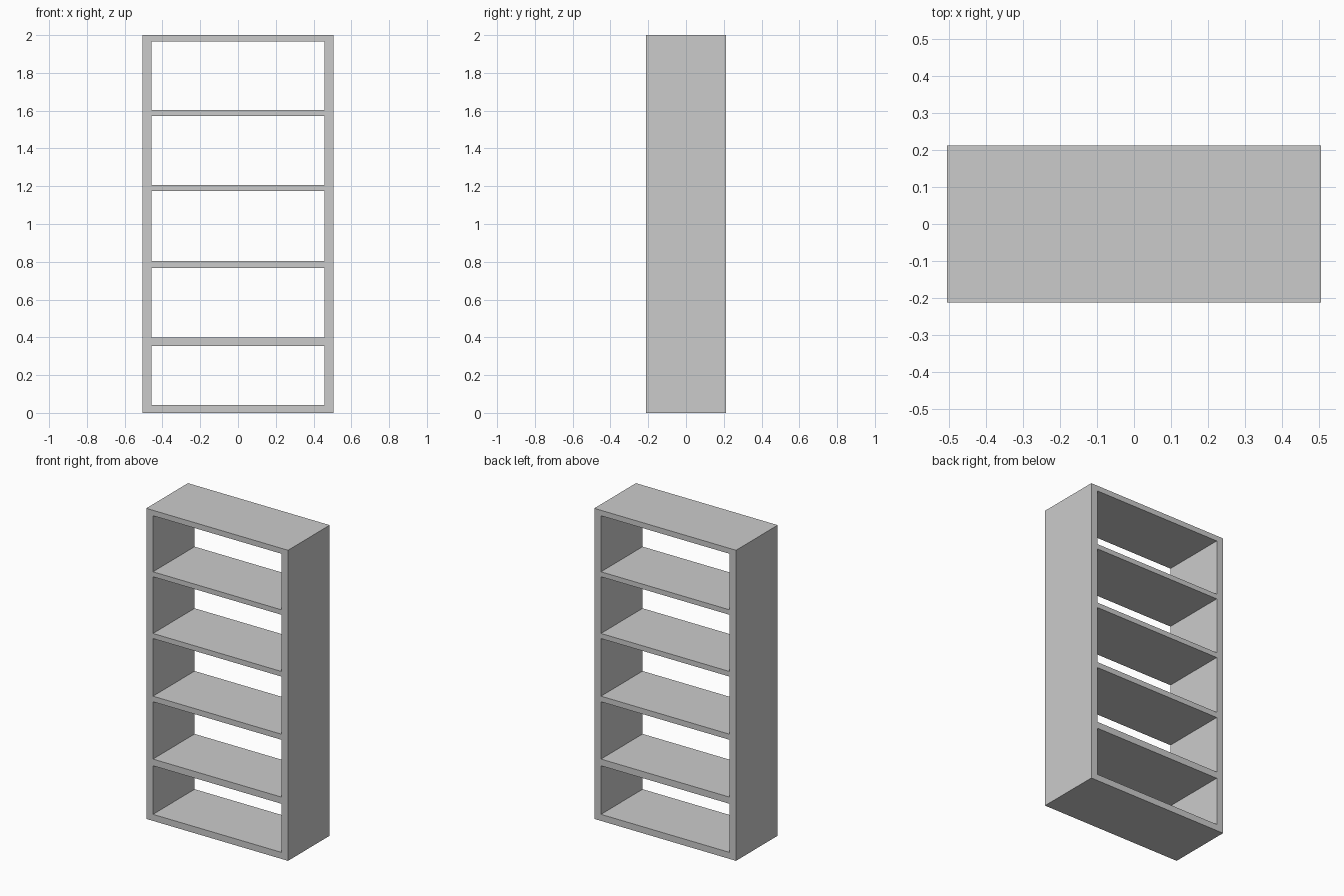
import bpy, bmesh
from mathutils import Vector

if "Cube" in bpy.data.objects:
    bpy.data.objects.remove(bpy.data.objects["Cube"])

OUTER, INNER, HALF_DEPTH = 0.505, 0.457, 0.212
# bottom and top heights of each board, from the base to the top panel
BOARDS = [(0.0, 0.042), (0.355, 0.398), (0.767, 0.803),
          (1.174, 1.207), (1.572, 1.604), (1.965, 2.0)]

xs = [-OUTER, -INNER, INNER, OUTER]
zs = [z for board in BOARDS for z in board]

# Front outline: side panels run full height, boards fill every other middle cell
bm = bmesh.new()
grid = [[bm.verts.new((x, -HALF_DEPTH, z)) for x in xs] for z in zs]
for row in range(len(zs) - 1):
    for col in range(len(xs) - 1):
        if col == 1 and row % 2 == 1:
            continue  # open compartment
        bm.faces.new((grid[row][col], grid[row][col + 1],
                      grid[row + 1][col + 1], grid[row + 1][col]))

# Extrude the outline through to the back, keeping the front closed
front = bm.faces[:]
ext = bmesh.ops.extrude_face_region(bm, geom=front, use_keep_orig=True)
back = [g for g in ext["geom"] if isinstance(g, bmesh.types.BMVert)]
bmesh.ops.translate(bm, verts=back, vec=Vector((0, 2 * HALF_DEPTH, 0)))
bmesh.ops.recalc_face_normals(bm, faces=bm.faces[:])

mesh = bpy.data.meshes.new("bookcase_frame")
bm.to_mesh(mesh)
bm.free()
bpy.context.collection.objects.link(bpy.data.objects.new("bookcase_frame", mesh))
